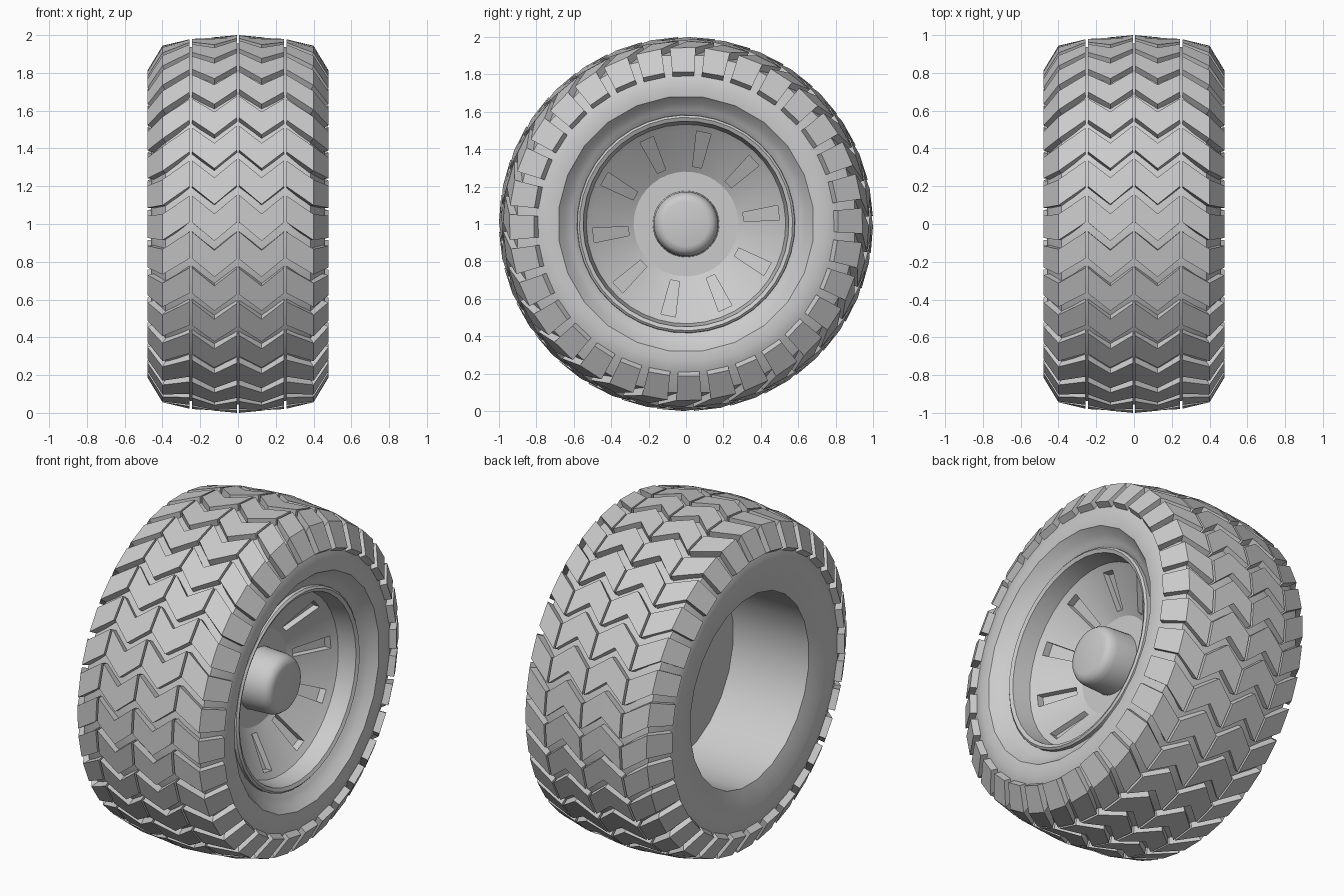
import bpy, bmesh
from math import pi, sin, cos, radians
from mathutils import Vector

if "Cube" in bpy.data.objects:
    bpy.data.objects.remove(bpy.data.objects["Cube"])

CZ = 1.0  # axle height; the axle runs along x


def pt(x, r, a):
    return (x, -r * cos(a), CZ + r * sin(a))


def finish(bm, name, smooth=None):
    bmesh.ops.remove_doubles(bm, verts=bm.verts, dist=1e-5)
    bmesh.ops.recalc_face_normals(bm, faces=bm.faces)
    me = bpy.data.meshes.new(name)
    bm.to_mesh(me)
    bm.free()
    ob = bpy.data.objects.new(name, me)
    bpy.context.collection.objects.link(ob)
    if smooth:
        bpy.ops.object.select_all(action='DESELECT')
        bpy.context.view_layer.objects.active = ob
        ob.select_set(True)
        bpy.ops.object.shade_smooth_by_angle(angle=radians(smooth))
    return ob


def lathe(profile, segs, phase=0.0, closed=False):
    """Spin an (x, radius) profile; returns bmesh and faces[span][segment]."""
    bm = bmesh.new()
    rings = [[bm.verts.new(pt(x, r, phase + 2 * pi * i / segs)) for i in range(segs)]
             if r > 0 else [bm.verts.new(pt(x, 0, 0))] * segs for x, r in profile]
    faces = []
    n = len(rings)
    for k in range(n if closed else n - 1):
        a, b = rings[k], rings[(k + 1) % n]
        row = []
        for i in range(segs):
            j = (i + 1) % segs
            row.append(bm.faces.new(list(dict.fromkeys((a[i], a[j], b[j], b[i])))))
        faces.append(row)
    return bm, faces


# Tyre carcass: shared shoulders, creased funnel on the right, sharp bore edge on the left
half = [(0.25, 0.945), (0.385, 0.91), (0.445, 0.80), (0.46, 0.74)]
funnel = [(0.455, 0.685), (0.415, 0.65), (0.39, 0.615), (0.375, 0.585), (0.35, 0.562)]
back = [(-0.42, 0.562), (-0.437, 0.61), (-0.453, 0.68)]
body = [(0, 0.965)] + half + funnel + back + [(-x, r) for x, r in reversed(half)]
bm, _ = lathe(body, 24, pi / 24, closed=True)
finish(bm, "tyre_body", 32)

# Tread: V-shaped centre blocks and bent shoulder blocks, repeated round the tyre
ROWS, ZIG, FILL = 32, 0.10, 0.74
PITCH = 2 * pi / ROWS
START = pi / 2 - 0.018

# (x, r, zigzag lead) outer points, and (x, r) inner points
columns = [
    ([(0.006, 1.0, 1), (0.125, 0.99, 0), (0.244, 0.98, 1)],
     [(0.006, 0.93), (0.125, 0.92), (0.244, 0.91)]),
    ([(0.256, 0.978, 1), (0.40, 0.945, 0), (0.479, 0.815, 0)],
     [(0.256, 0.91), (0.37, 0.88), (0.435, 0.785)]),
]
bm = bmesh.new()
for row in range(ROWS):
    for outer, inner in columns:
        for side in (1, -1):
            loops = []
            for end in (-1, 1):
                a = START + row * PITCH + end * FILL * PITCH / 2
                loops.append([[bm.verts.new(pt(side * p[0], p[1], a + ZIG * o[2]))
                               for p, o in zip(line, outer)]
                              for line in (outer, inner)])
            (o0, i0), (o1, i1) = loops
            for k in range(len(outer) - 1):
                for p, q in ((o0, o1), (i0, i1), (o0, i0), (o1, i1)):
                    bm.faces.new((p[k], p[k + 1], q[k + 1], q[k]))
            for k in (0, -1):
                bm.faces.new((o0[k], o1[k], i1[k], i0[k]))
finish(bm, "tread_blocks")

# Rim: lip, deep step, dished cone with ten sunken slots, flat hub plate
rim = [(0.34, 0.585), (0.395, 0.582), (0.405, 0.57), (0.395, 0.55), (0.29, 0.533),
       (0.265, 0.5), (0.148, 0.31), (0.13, 0.28), (0.13, 0.0)]
bm, faces = lathe(rim, 40, radians(101 - 4.5))
for f in faces[5][::4]:
    top = list(f.verts)
    low = [bm.verts.new(v.co + Vector((-0.04, 0, 0))) for v in top]
    bm.faces.remove(f)
    for k in range(4):
        bm.faces.new((top[k], top[(k + 1) % 4], low[(k + 1) % 4], low[k]))
    bm.faces.new(low)
finish(bm, "rim_dish", 30)

# Hub: round cap with softened end
bm, _ = lathe([(0.12, 0.178), (0.26, 0.172), (0.29, 0.164), (0.312, 0.148),
               (0.32, 0.12), (0.322, 0)], 32)
finish(bm, "hub_cap", 40)

# Plate closing the bore behind the dish
bm, _ = lathe([(0.08, 0.565), (0.08, 0)], 24, pi / 24)
finish(bm, "back_plate")
